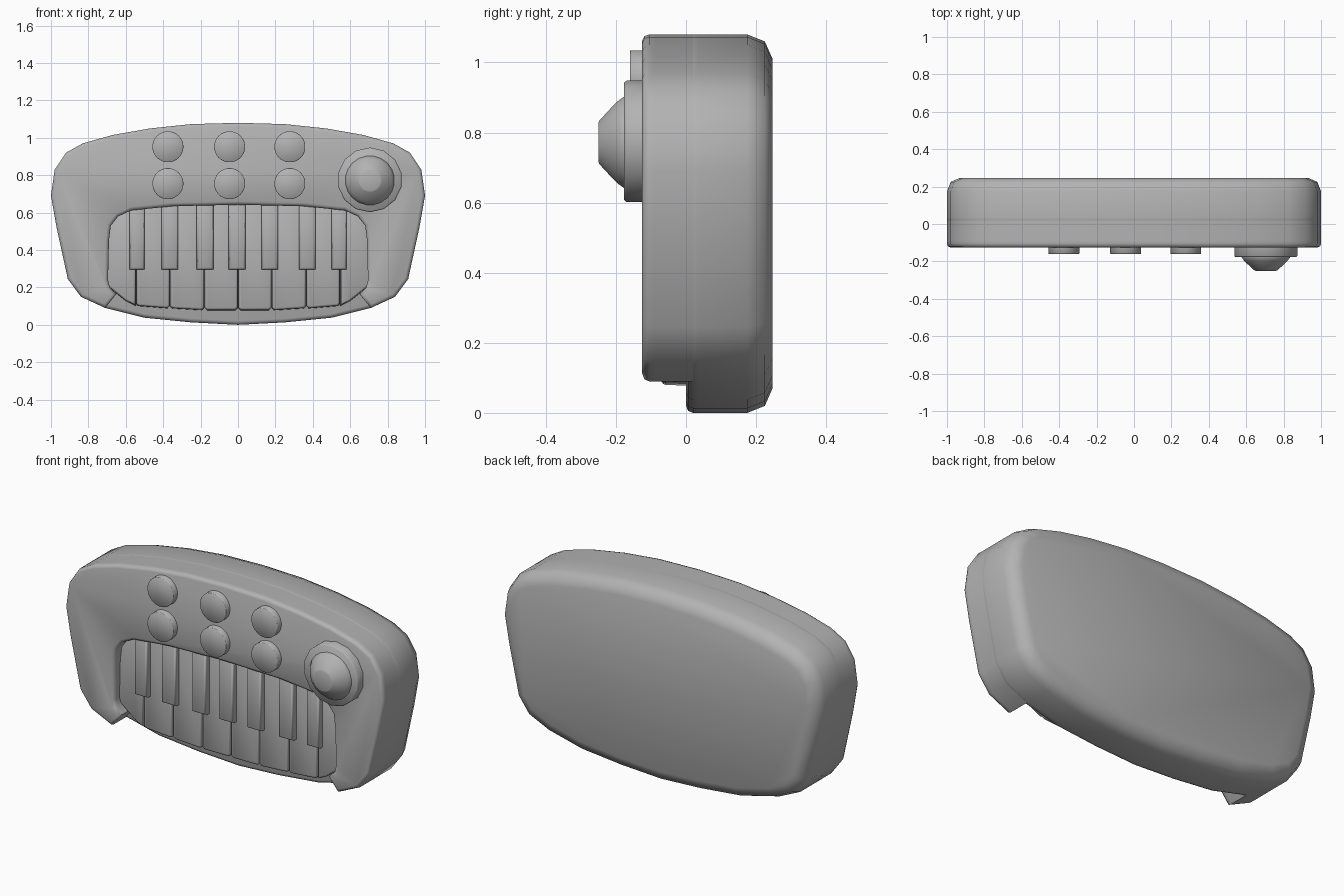
import bpy, bmesh, math
from mathutils import Vector

if "Cube" in bpy.data.objects:
    bpy.data.objects.remove(bpy.data.objects["Cube"])

grey = bpy.data.materials.new("mid_grey")
grey.diffuse_color = (.45, .45, .45, 1)
grey.use_nodes = True
grey.node_tree.nodes["Principled BSDF"].inputs["Base Color"].default_value = grey.diffuse_color


def inset_loop(pts, d):
    # move a counter-clockwise outline inwards with mitred corners
    out = []
    for i, p in enumerate(pts):
        a, b, c = Vector(pts[i - 1]), Vector(p), Vector(pts[(i + 1) % len(pts)])
        e1, e2 = (b - a).normalized(), (c - b).normalized()
        n1, n2 = Vector((-e1.y, e1.x)), Vector((-e2.y, e2.x))
        m = (n1 + n2).normalized()
        out.append(b + m * d / max(m.dot(n1), 0.5))
    return out


def prism(name, pts, rings, angle=50):
    # loft an x,z outline along y; rings = (y, inset)
    area = sum(pts[i - 1][0] * p[1] - p[0] * pts[i - 1][1] for i, p in enumerate(pts))
    if area < 0:
        pts = pts[::-1]
    bm = bmesh.new()
    loops = [[bm.verts.new((q[0], y, q[1])) for q in inset_loop(pts, d)] for y, d in rings]
    n = len(pts)
    for l1, l2 in zip(loops, loops[1:]):
        for i in range(n):
            j = (i + 1) % n
            bm.faces.new((l1[i], l1[j], l2[j], l2[i]))
    bm.faces.new(loops[0])
    bm.faces.new(loops[-1])
    bmesh.ops.recalc_face_normals(bm, faces=bm.faces)
    me = bpy.data.meshes.new(name)
    bm.to_mesh(me)
    bm.free()
    me.materials.append(grey)
    ob = bpy.data.objects.new(name, me)
    bpy.context.collection.objects.link(ob)
    bpy.ops.object.select_all(action='DESELECT')
    ob.select_set(True)
    bpy.context.view_layer.objects.active = ob
    bpy.ops.object.shade_smooth_by_angle(angle=math.radians(angle))
    return ob


def mirror(pts):
    # reversed left copy, without the points on the centre line
    return [(-x, z) for x, z in reversed(pts) if x > 0]


def circle(x, z, r, n):
    return [(x + r * math.cos(2 * math.pi * (i + .5) / n),
             z + r * math.sin(2 * math.pi * (i + .5) / n)) for i in range(n)]


# casing outlines
side = [(.71, .09), (.84, .15), (.91, .245), (.97, .52), (1, .69), (.98, .83), (.92, .92),
        (.83, .97), (.67, 1.015), (.47, 1.05), (.25, 1.073), (0, 1.08)]
bottom = [(0, 0), (.25, .013), (.5, .038)]
right = bottom + side
inner = [(0, .642), (.35, .634), (.57, .612), (.64, .58), (.68, .53), (.69, .45),
         (.695, .24), (.685, .2), (.65, .165)]
prism("back_case", right + mirror(right),
      [(0, .02), (.006, .006), (.02, 0), (.035, 0), (.175, 0), (.225, .02), (.247, .07)])
frame = side + mirror(side) + [(-x, z) for x, z in reversed(inner)] + inner[1:]
prism("front_frame", frame, [(-.125, .018), (-.119, .005), (-.105, 0), (-.09, 0), (.035, 0)])

# white keys
key_rings = [(-.07, .01), (-.066, .003), (-.058, 0), (.02, -.003)]
edges = [-.545, -.364, -.18, 0, .18, .364, .545]
for i in range(6):
    a, b = edges[i] + .002, edges[i + 1] - .002
    za, zb = (.08 + .075 * max(0, abs(x) - .18) ** 1.2 for x in (a, b))
    prism("white_key", [(a, za + .012), (a + .012, za), (b - .012, zb), (b, zb + .012),
                        (b, .67), (a, .67)], key_rings)
for s in (-1, 1):
    prism("end_white_key", [(s * x, z) for x, z in
          ((.548, .105), (.6, .13), (.65, .17), (.71, .22), (.71, .55), (.63, .63), (.548, .66))],
          key_rings)

# black keys
for x, w in ((-.54, .04), (-.365, .045), (-.176, .045), (-.005, .045),
             (.17, .045), (.37, .045), (.54, .04)):
    prism("black_key", [(x - w, .295), (x + w, .295), (x + w, .655), (x - w, .655)],
          [(-.105, .012), (-.1, .004), (-.09, 0), (0, 0)])

# round buttons
for x in (-.375, -.045, .277):
    for z in (.952, .755):
        prism("button", circle(x, z, .083, 28), [(-.16, .002), (-.158, 0), (-.1, 0)])

# control knob
prism("knob_base", circle(.705, .775, .173, 14), [(-.177, .006), (-.17, 0), (-.1, 0)])
prism("knob_cap", circle(.705, .772, .132, 20),
      [(-.25, .075), (-.247, .068), (-.212, .03), (-.195, .013), (-.177, 0), (-.15, 0)])
